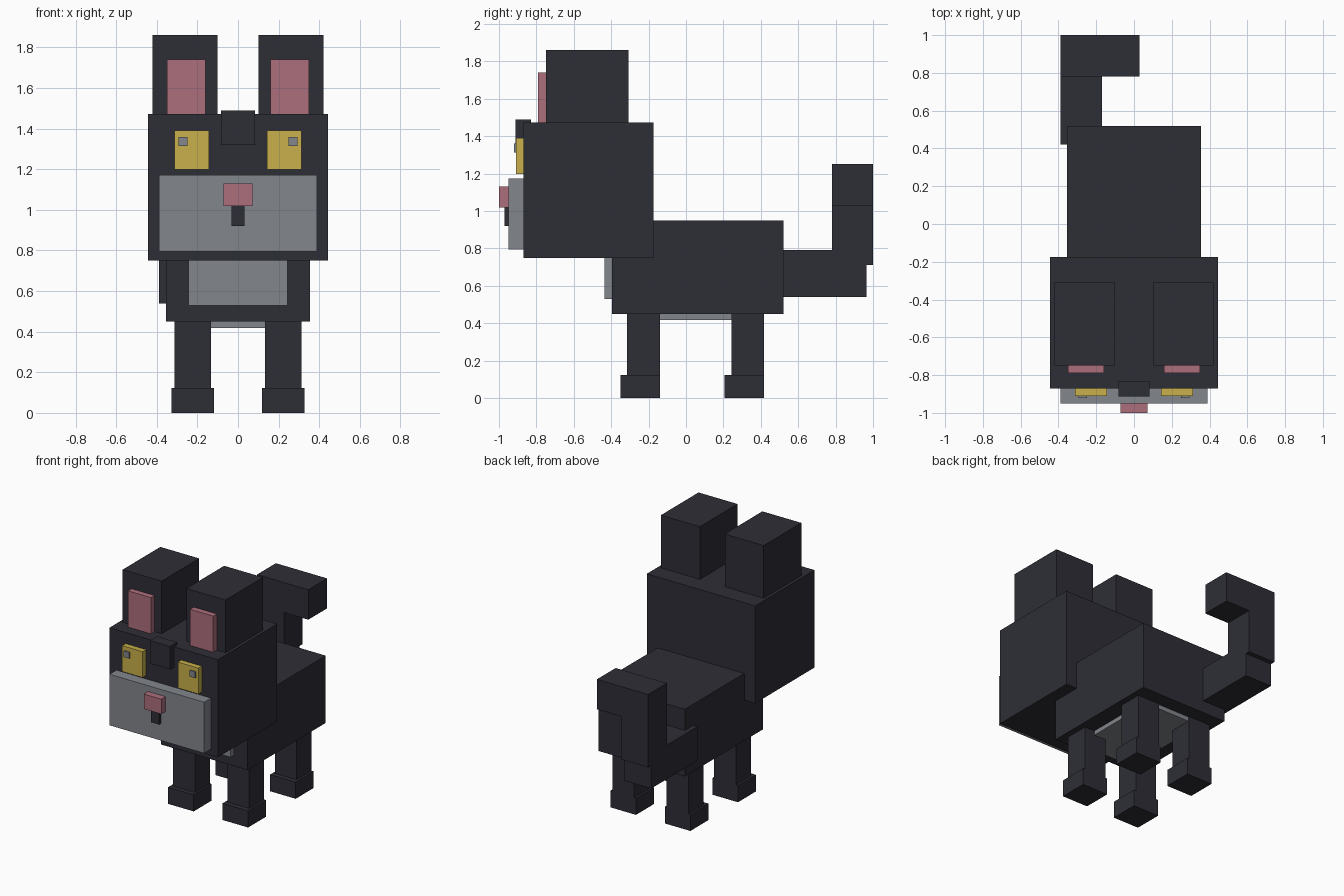
import bpy
import bmesh

cube = bpy.data.objects.get("Cube")
if cube:
    bpy.data.objects.remove(cube, do_unlink=True)


def material(name, rgb):
    mat = bpy.data.materials.new(name)
    mat.use_nodes = True
    colour = (*rgb, 1.0)
    mat.diffuse_color = colour
    bsdf = next(n for n in mat.node_tree.nodes if n.type == 'BSDF_PRINCIPLED')
    bsdf.inputs["Base Color"].default_value = colour
    bsdf.inputs["Roughness"].default_value = 0.9
    return mat


FUR = material("charcoal fur", (0.027, 0.027, 0.037))
GREY = material("grey fur", (0.223, 0.238, 0.262))
PINK = material("pink skin", (0.413, 0.156, 0.202))
YELLOW = material("yellow eye", (0.578, 0.434, 0.070))


def box(name, x, y, z, mat):
    """Flat-faced box given its (min, max) range on each axis."""
    bm = bmesh.new()
    bmesh.ops.create_cube(bm, size=1.0)
    for v in bm.verts:
        for i, (lo, hi) in enumerate((x, y, z)):
            v.co[i] = hi if v.co[i] > 0 else lo
    mesh = bpy.data.meshes.new(name)
    bm.to_mesh(mesh)
    bm.free()
    mesh.materials.append(mat)
    obj = bpy.data.objects.new(name, mesh)
    bpy.context.scene.collection.objects.link(obj)
    return obj


def pair(name, x, y, z, mat):
    """Left box on +x and its mirrored right twin."""
    box("left_" + name, x, y, z, mat)
    box("right_" + name, (-x[1], -x[0]), y, z, mat)


# Torso with pale chest and belly plates
box("body", (-0.355, 0.355), (-0.395, 0.52), (0.45, 0.948), FUR)
box("chest_patch", (-0.245, 0.245), (-0.435, -0.38), (0.53, 0.80), GREY)
box("belly_patch", (-0.23, 0.23), (-0.30, 0.41), (0.418, 0.46), GREY)

# Legs and forward-reaching paws
for end, front, back in (("front", -0.315, -0.14), ("back", 0.242, 0.417)):
    pair(end + "_leg", (0.133, 0.312), (front, back), (0.12, 0.47), FUR)
    pair(end + "_paw", (0.118, 0.328), (front - 0.035, back), (0.0, 0.123), FUR)

# Head and ears
box("head", (-0.444, 0.444), (-0.87, -0.175), (0.75, 1.472), FUR)
pair("ear", (0.102, 0.421), (-0.748, -0.308), (1.44, 1.862), FUR)
pair("inner_ear", (0.16, 0.35), (-0.79, -0.73), (1.44, 1.74), PINK)

# Face
box("forehead_tuft", (-0.083, 0.083), (-0.912, -0.83), (1.32, 1.49), FUR)
pair("eye", (0.144, 0.313), (-0.91, -0.86), (1.198, 1.39), YELLOW)
pair("eye_glint", (0.248, 0.293), (-0.92, -0.90), (1.314, 1.36), GREY)
box("muzzle", (-0.388, 0.388), (-0.95, -0.86), (0.795, 1.173), GREY)
box("nose", (-0.072, 0.072), (-1.0, -0.94), (1.02, 1.13), PINK)
box("mouth", (-0.033, 0.033), (-0.97, -0.94), (0.92, 1.03), FUR)

# Hooked tail set to one side
box("tail_base", (-0.39, -0.17), (0.42, 0.965), (0.54, 0.792), FUR)
box("tail_upright", (-0.39, -0.17), (0.78, 1.0), (0.71, 1.03), FUR)
box("tail_tip", (-0.39, 0.03), (0.78, 1.0), (1.028, 1.25), FUR)
